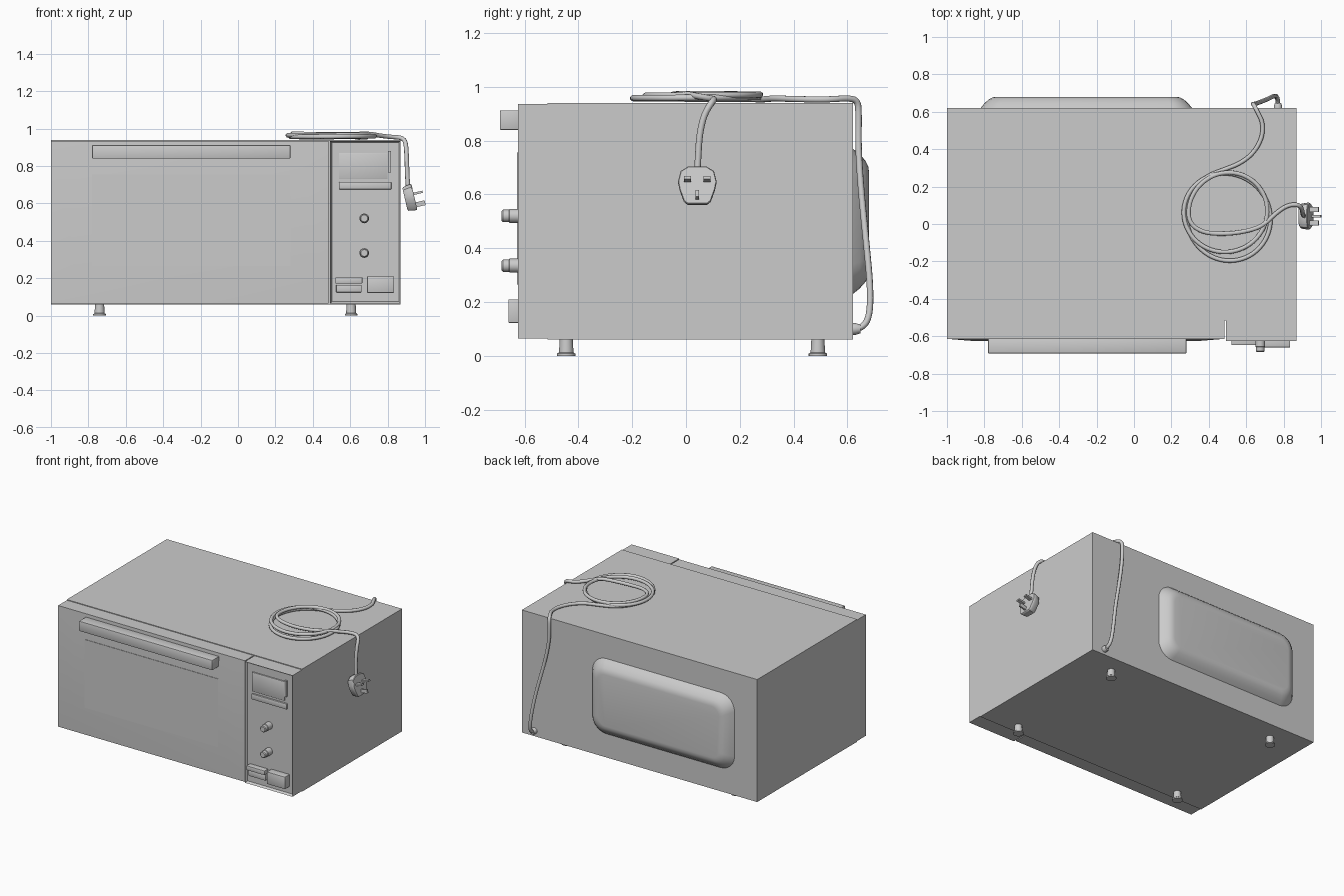
import bpy, bmesh, math
from mathutils import Vector, Matrix

if "Cube" in bpy.data.objects:
    bpy.data.objects.remove(bpy.data.objects["Cube"])


def make(name, bm, smooth=True):
    bmesh.ops.recalc_face_normals(bm, faces=bm.faces)
    me = bpy.data.meshes.new(name)
    bm.to_mesh(me)
    bm.free()
    ob = bpy.data.objects.new(name, me)
    bpy.context.collection.objects.link(ob)
    if smooth:
        bpy.ops.object.select_all(action='DESELECT')
        ob.select_set(True)
        bpy.context.view_layer.objects.active = ob
        bpy.ops.object.shade_smooth_by_angle(angle=math.radians(35))
    return ob


def box_bm(x, y, z):
    bm = bmesh.new()
    bmesh.ops.create_cube(bm, size=1)
    for v in bm.verts:
        v.co = ((x[0] + x[1]) / 2 + v.co.x * (x[1] - x[0]),
                (y[0] + y[1]) / 2 + v.co.y * (y[1] - y[0]),
                (z[0] + z[1]) / 2 + v.co.z * (z[1] - z[0]))
    return bm


def box(name, x, y, z, bevel=0.0):
    bm = box_bm(x, y, z)
    if bevel:
        bmesh.ops.bevel(bm, geom=bm.edges[:], offset=bevel, segments=2, affect='EDGES', profile=0.5)
    return make(name, bm, bevel > 0)


def loft(name, loops):
    """Skin closed loops of equal length and cap both ends."""
    bm = bmesh.new()
    rings = [[bm.verts.new(p) for p in lp] for lp in loops]
    for a, b in zip(rings, rings[1:]):
        n = len(a)
        for i in range(n):
            bm.faces.new((a[i], a[(i + 1) % n], b[(i + 1) % n], b[i]))
    bm.faces.new(rings[0])
    bm.faces.new(rings[-1])
    return make(name, bm)


def round_rect(x, z, r, y, n=6):
    pts = []
    for k, (cx, cz) in enumerate([(x[1] - r, z[1] - r), (x[0] + r, z[1] - r),
                                  (x[0] + r, z[0] + r), (x[1] - r, z[0] + r)]):
        for i in range(n + 1):
            a = math.pi / 2 * (k + i / n)
            pts.append((cx + r * math.cos(a), y, cz + r * math.sin(a)))
    return pts


def lathe(name, profile, origin, axis, n=20):
    """Profile of (radius, distance along axis)."""
    q = Vector((0, 0, 1)).rotation_difference(Vector(axis))
    return loft(name, [[Vector(origin) + q @ Vector((r * math.cos(2 * math.pi * i / n),
                        r * math.sin(2 * math.pi * i / n), h)) for i in range(n)] for r, h in profile])


# Cabinet with pressed bulge at the back
box("cabinet", (-1, 0.87), (-0.515, 0.62), (0.06, 0.94))
bulge = []
for inset, y in [(0, 0.615), (0, 0.62), (0.02, 0.645), (0.045, 0.667), (0.065, 0.677), (0.085, 0.68)]:
    bulge.append(round_rect((-0.82 + inset, 0.31 - inset), (0.23 + inset, 0.77 - inset), 0.11 - inset * 0.6, y))
loft("back_bulge", bulge)

# Door with a gently raised centre, glass and handle
bm = box_bm((-1, 0.485), (-0.614, -0.515), (0.065, 0.935))
front = min(bm.faces, key=lambda f: f.calc_center_median().y)
bmesh.ops.inset_region(bm, faces=[front], thickness=0.19, depth=0)
for v in front.verts:
    v.co.y = -0.625
make("door", bm)
box("window_glass", (-0.78, 0.28), (-0.628, -0.61), (0.265, 0.755))
box("door_handle", (-0.78, 0.28), (-0.692, -0.61), (0.84, 0.912), 0.004)

# Recessed control panel
bm = box_bm((0.492, 0.87), (-0.625, -0.515), (0.065, 0.935))
front = min(bm.faces, key=lambda f: f.calc_center_median().y)
bmesh.ops.inset_region(bm, faces=[front], thickness=0.014, depth=0)
for v in front.verts:
    v.co.y = -0.608
make("control_panel", bm, False)
box("display", (0.54, 0.80), (-0.616, -0.60), (0.73, 0.87), 0.003)
box("display_side_strip", (0.803, 0.818), (-0.622, -0.60), (0.765, 0.88))
box("display_ledge", (0.54, 0.82), (-0.62, -0.60), (0.675, 0.715), 0.004)
for i, z in enumerate((0.52, 0.335)):
    lathe(f"knob_{i + 1}", [(0.026, 0), (0.026, 0.05), (0.023, 0.053), (0.023, 0.075), (0.018, 0.08)],
          (0.675, -0.605, z), (0, -1, 0))
box("small_button", (0.52, 0.665), (-0.648, -0.60), (0.172, 0.204), 0.003)
box("small_button_base", (0.525, 0.66), (-0.63, -0.60), (0.125, 0.165), 0.003)
box("large_button", (0.69, 0.835), (-0.66, -0.60), (0.122, 0.21), 0.004)

# Feet
for x in (-0.74, 0.605):
    for y in (-0.445, 0.49):
        lathe("foot", [(0.034, 0), (0.034, 0.008), (0.027, 0.013), (0.024, 0.065)], (x, y, 0), (0, 0, 1))

# Mains cord: up the back, coiled on the lid, hanging over the side
path = [(0.77, 0.62, 0.10), (0.77, 0.65, 0.10), (0.765, 0.682, 0.14), (0.75, 0.686, 0.25),
        (0.72, 0.67, 0.42), (0.67, 0.65, 0.62), (0.64, 0.64, 0.78), (0.635, 0.642, 0.90),
        (0.64, 0.638, 0.95), (0.66, 0.60, 0.958), (0.69, 0.54, 0.953), (0.685, 0.46, 0.953),
        (0.64, 0.38, 0.955), (0.57, 0.325, 0.957)]
for i in range(29):
    a = math.radians(95 + i * 29)
    t = i / 28
    r = 0.236 - 0.012 * math.cos(a * 0.7) - 0.012 * t
    path.append((0.495 + 0.02 * math.sin(a * 0.45) + r * math.cos(a),
                 0.055 + 0.015 * math.cos(a * 0.6) + r * math.sin(a), 0.953 + 0.02 * t))
path += [(0.36, -0.045, 0.972), (0.48, -0.055, 0.966), (0.60, -0.04, 0.968), (0.69, -0.01, 0.975),
         (0.76, 0.06, 0.962), (0.82, 0.10, 0.955), (0.87, 0.105, 0.953), (0.895, 0.09, 0.935),
         (0.90, 0.065, 0.89), (0.903, 0.05, 0.82), (0.905, 0.045, 0.74), (0.91, 0.042, 0.68)]
cu = bpy.data.curves.new("power_cord", 'CURVE')
cu.dimensions = '3D'
cu.bevel_depth = 0.012
cu.bevel_resolution = 2
cu.resolution_u = 5
cu.use_fill_caps = True
sp = cu.splines.new('NURBS')
sp.points.add(len(path) - 1)
for p, co in zip(sp.points, path):
    p.co = (*co, 1)
sp.use_endpoint_u = True
sp.order_u = 3
cord = bpy.data.objects.new("power_cord", cu)
bpy.context.collection.objects.link(cord)
bpy.ops.object.select_all(action='DESELECT')
cord.select_set(True)
bpy.context.view_layer.objects.active = cord
bpy.ops.object.convert(target='MESH')
lathe("cord_socket", [(0.022, 0), (0.022, 0.012), (0.016, 0.03)], (0.77, 0.618, 0.10), (0, 1, 0))

# Three-pin plug, tilted outwards; local outline in y, z
outline = [(-0.035, 0.072), (0.035, 0.072), (0.062, 0.055), (0.072, 0.015), (0.066, -0.015),
           (0.05, -0.06), (0.038, -0.07), (-0.038, -0.07), (-0.05, -0.06), (-0.066, -0.015),
           (-0.072, 0.015), (-0.062, 0.055)]
plug = [loft("plug_body", [[(x, y * s, z * s) for y, z in outline]
                           for x, s in [(-0.026, 0.84), (-0.02, 0.92), (0.012, 1), (0.022, 1), (0.026, 0.96)]])]
for y, z, w, h in [(-0.036, 0.018, 0.013, 0.006), (0.036, 0.018, 0.013, 0.006), (0, -0.042, 0.006, 0.013)]:
    plug.append(box("plug_pin", (0.02, 0.075), (y - w, y + w), (z - h, z + h)))
tilt = Matrix.Translation((0.918, 0.042, 0.628)) @ Matrix.Rotation(math.radians(-13), 4, 'Y')
# lean the lower end away from the cabinet
tilt = tilt if (tilt @ Vector((0, 0, -1))).x > 0.918 else \
    Matrix.Translation((0.918, 0.042, 0.628)) @ Matrix.Rotation(math.radians(13), 4, 'Y')
for ob in plug:
    ob.data.transform(tilt)
